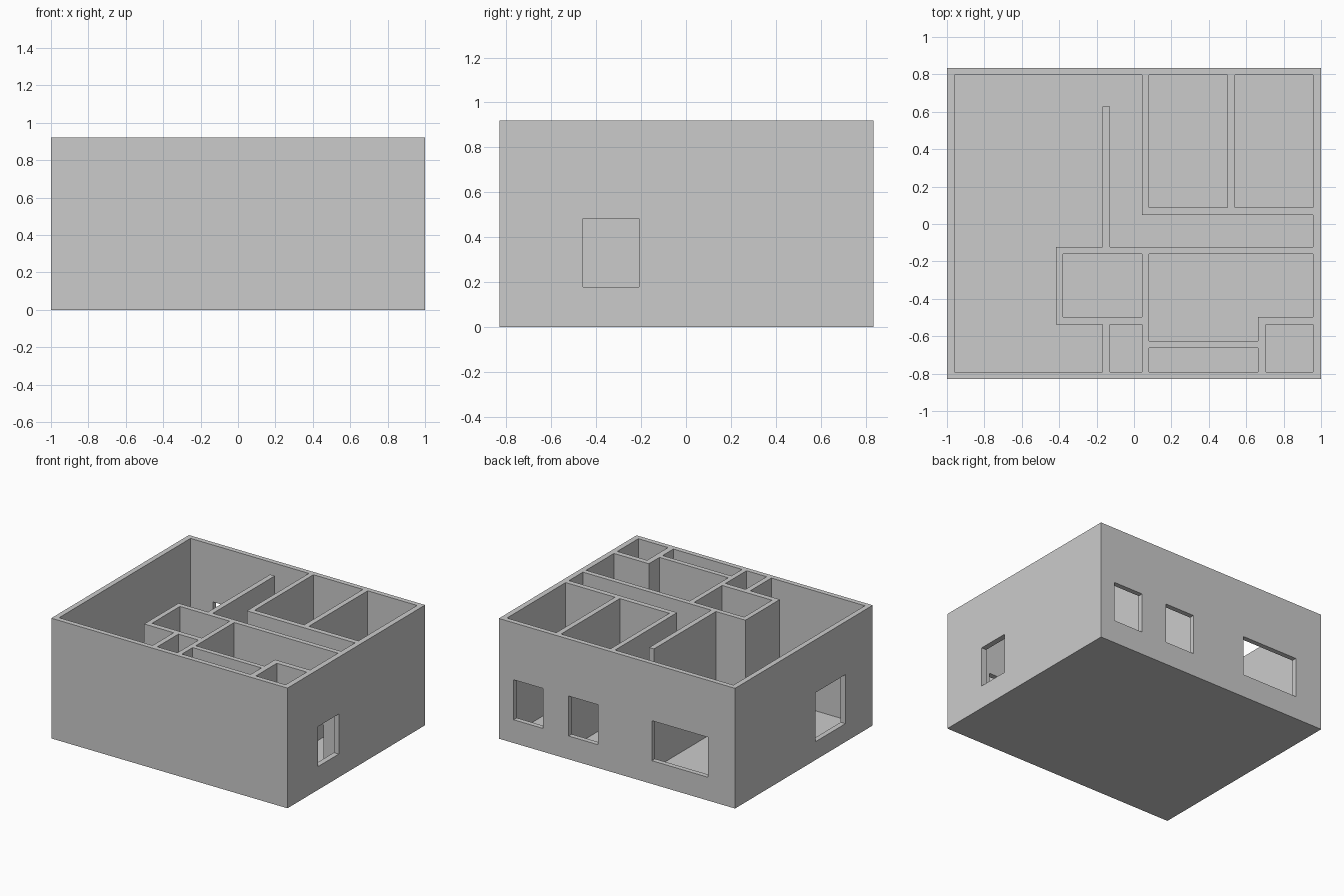
import bpy, bmesh

if "Cube" in bpy.data.objects:
    bpy.data.objects.remove(bpy.data.objects["Cube"])

H, FLOOR = 0.92, 0.004


def rect(x0, x1, y0, y1):
    return [(x0, y0), (x1, y0), (x1, y1), (x0, y1)]


def prisms(name, items):
    """One object from (outline, z0, z1) extrusions."""
    bm = bmesh.new()
    for pts, z0, z1 in items:
        face = bm.faces.new([bm.verts.new((x, y, z0)) for x, y in pts])
        ext = bmesh.ops.extrude_face_region(bm, geom=[face])["geom"]
        for v in ext:
            if isinstance(v, bmesh.types.BMVert):
                v.co.z = z1
    bmesh.ops.recalc_face_normals(bm, faces=bm.faces)
    me = bpy.data.meshes.new(name)
    bm.to_mesh(me)
    bm.free()
    ob = bpy.data.objects.new(name, me)
    bpy.context.collection.objects.link(ob)
    return ob


def cut(target, cutter):
    cutter.hide_render = True
    mod = target.modifiers.new("cut", "BOOLEAN")
    mod.operation, mod.solver, mod.object = "DIFFERENCE", "EXACT", cutter
    bpy.context.view_layer.objects.active = target
    bpy.ops.object.modifier_apply(modifier=mod.name)
    bpy.data.objects.remove(cutter)


# Floor slab and solid wall block
outer = rect(-1, 1, -0.83, 0.835)
prisms("floor", [(outer, 0, FLOOR)])
walls = prisms("walls", [(outer, FLOOR, H)])

# Room outlines: living area with corridor, then the closed rooms
rooms = [
    [(-0.96, 0.797), (0.042, 0.797), (0.042, 0.047), (0.958, 0.047),
     (0.958, -0.122), (-0.128, -0.122), (-0.128, 0.628), (-0.168, 0.628),
     (-0.168, -0.122), (-0.418, -0.122), (-0.418, -0.538), (-0.168, -0.538),
     (-0.168, -0.792), (-0.96, -0.792)],
    rect(0.08, 0.50, 0.087, 0.797),
    rect(0.54, 0.958, 0.087, 0.797),
    rect(-0.38, 0.042, -0.497, -0.16),
    [(0.08, -0.16), (0.08, -0.625), (0.662, -0.625), (0.662, -0.497),
     (0.958, -0.497), (0.958, -0.16)],
    rect(-0.128, 0.042, -0.792, -0.538),
    rect(0.08, 0.662, -0.792, -0.662),
    rect(0.706, 0.958, -0.792, -0.538),
]
cut(walls, prisms("room_cutter", [(r, -0.1, H + 0.1) for r in rooms]))

# Windows: three at the back, one right, one taller left
Z0, Z1 = 0.178, 0.484
openings = [(rect(a, b, 0.77, 0.9), Z0, Z1)
            for a, b in ((0.626, 0.876), (0.16, 0.41), (-0.77, -0.295))]
openings.append((rect(0.93, 1.1, -0.458, -0.209), Z0, Z1))
openings.append((rect(-1.1, -0.93, -0.50, -0.14), 0.14, 0.515))

# Inner doorways
doors = [
    rect(0.67, 0.836, -0.17, -0.11),
    rect(0.58, 0.746, 0.03, 0.10),
    rect(0.29, 0.456, 0.03, 0.10),
    rect(0.73, 0.896, -0.55, -0.485),
    rect(-0.10, 0.02, -0.17, -0.11),
]
openings += [(d, -0.1, 0.336) for d in doors]
cut(walls, prisms("opening_cutter", openings))
